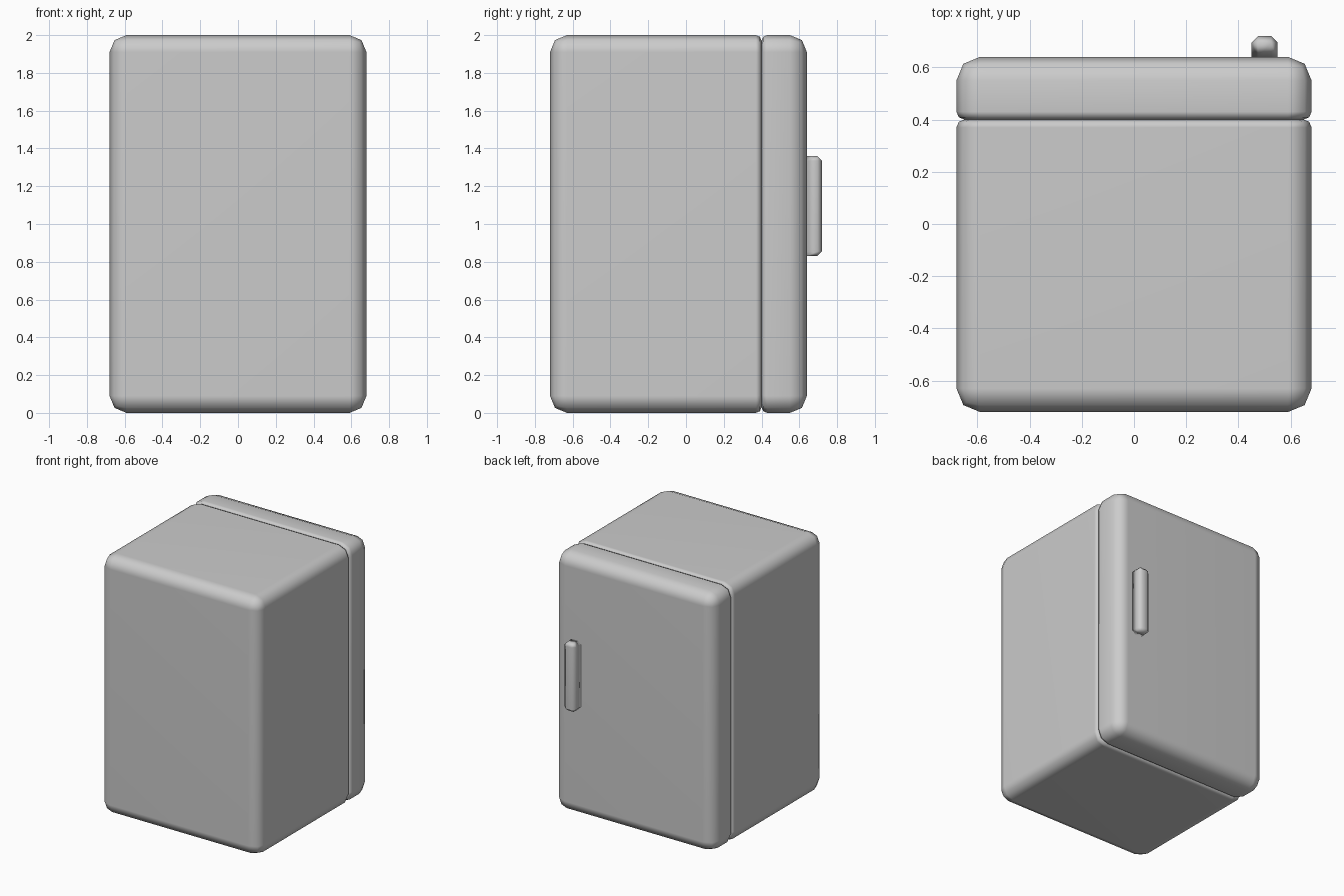
import bpy, bmesh
from mathutils import Vector

if "Cube" in bpy.data.objects:
    bpy.data.objects.remove(bpy.data.objects["Cube"])


def rounded_box(name, lo, hi, back_y, wide, narrow, segments):
    """Box with wide rounding everywhere except a narrower rim on the plane y = back_y."""
    bm = bmesh.new()
    bmesh.ops.create_cube(bm, size=1)
    lo, hi = Vector(lo), Vector(hi)
    for v in bm.verts:
        v.co = Vector((lo[i] if v.co[i] < 0 else hi[i]) for i in range(3))

    def on_rim(e):
        return all(abs(v.co.y - back_y) < 1e-4 for v in e.verts)

    def bevel(edges, width):
        bmesh.ops.bevel(bm, geom=edges, offset=width, offset_type='OFFSET',
                        segments=segments, profile=0.5, affect='EDGES')

    bevel([e for e in bm.edges if not on_rim(e)], wide)
    if narrow:
        bevel([e for e in bm.edges if on_rim(e)], narrow)
    bmesh.ops.recalc_face_normals(bm, faces=bm.faces)
    for f in bm.faces:
        f.smooth = True
    mesh = bpy.data.meshes.new(name)
    bm.to_mesh(mesh)
    bm.free()
    obj = bpy.data.objects.new(name, mesh)
    bpy.context.collection.objects.link(obj)
    # keep the large faces flat while the rounded edges stay smooth
    obj.modifiers.new("weighted_normals", 'WEIGHTED_NORMAL')
    return obj


SEAM = 0.40

# main cabinet
rounded_box("cabinet", (-0.68, -0.72, 0), (0.68, SEAM, 2), SEAM, 0.09, 0.03, 2)
# door, meeting the cabinet at the seam
rounded_box("door", (-0.68, SEAM, 0), (0.68, 0.64, 2), SEAM, 0.09, 0.03, 2)
# handle on the door face
rounded_box("handle", (0.45, 0.635, 0.83), (0.55, 0.72, 1.36), 0.635, 0.025, 0, 1)
